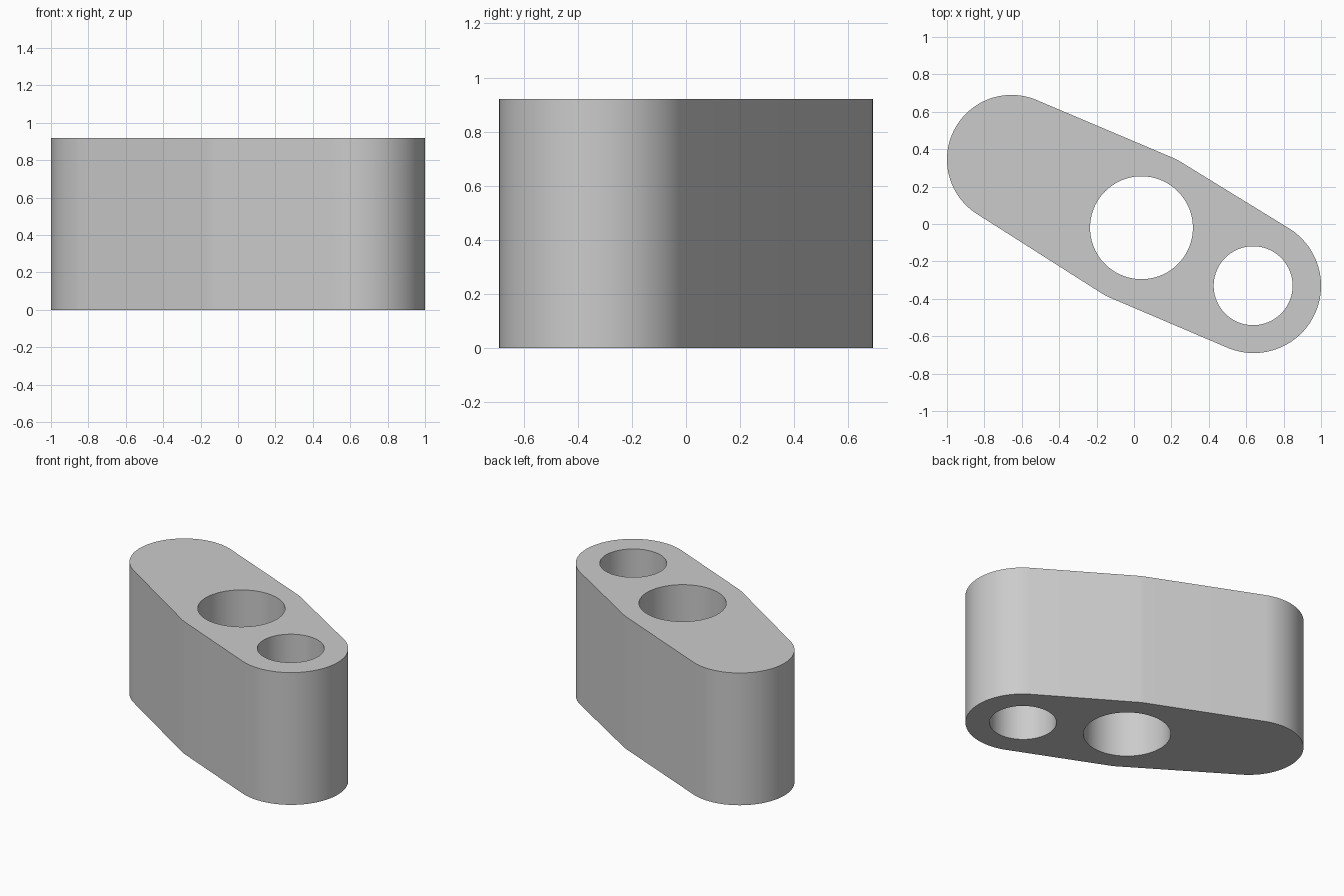
import bpy, bmesh
from math import cos, sin, tau
from mathutils import Vector

cube = bpy.data.objects.get("Cube")
if cube:
    bpy.data.objects.remove(cube, do_unlink=True)

HEIGHT = 0.92
# Bosses of the link as (centre, outer radius)
BOSSES = [(Vector((-0.655, 0.345, 0)), 0.345),
          (Vector((0.04, -0.02, 0)), 0.41),
          (Vector((0.64, -0.33, 0)), 0.36)]
# Through holes as (centre, radius)
HOLES = [(Vector((0.04, -0.02, 0)), 0.275),
         (Vector((0.637, -0.33, 0)), 0.211)]


def directions(count):
    return [Vector((cos(tau * i / count), sin(tau * i / count), 0)) for i in range(count)]


def add_loop(bm, points):
    verts = [bm.verts.new(p) for p in points]
    return [bm.edges.new((a, b)) for a, b in zip(verts, verts[1:] + verts[:1])]


def hull_point(n):
    # Furthest boss in direction n gives the outline wrapped around all bosses
    centre, radius = max(BOSSES, key=lambda b: b[0].dot(n) + b[1])
    return centre + n * radius


# Flat link profile with its two holes
bm = bmesh.new()
edges = add_loop(bm, [hull_point(n) for n in directions(180)])
for centre, radius in HOLES:
    edges += add_loop(bm, [centre + n * radius for n in directions(96)])
bmesh.ops.triangle_fill(bm, edges=edges, use_beauty=True, normal=(0, 0, 1))

# Extrude the profile to a solid block
result = bmesh.ops.extrude_face_region(bm, geom=bm.faces[:], use_keep_orig=True)
top = [v for v in result["geom"] if isinstance(v, bmesh.types.BMVert)]
bmesh.ops.translate(bm, verts=top, vec=(0, 0, HEIGHT))
bmesh.ops.recalc_face_normals(bm, faces=bm.faces[:])

mesh = bpy.data.meshes.new("link_block")
bm.to_mesh(mesh)
bm.free()
link = bpy.data.objects.new("link_block", mesh)
bpy.context.collection.objects.link(link)

# Plain grey material
grey = bpy.data.materials.new("light_grey")
grey.use_nodes = True
colour = (0.6, 0.6, 0.6, 1)
grey.diffuse_color = colour
grey.node_tree.nodes["Principled BSDF"].inputs["Base Color"].default_value = colour
mesh.materials.append(grey)

# Smooth walls, sharp rims
bpy.ops.object.select_all(action="DESELECT")
link.select_set(True)
bpy.context.view_layer.objects.active = link
bpy.ops.object.shade_smooth_by_angle(angle=0.5)
